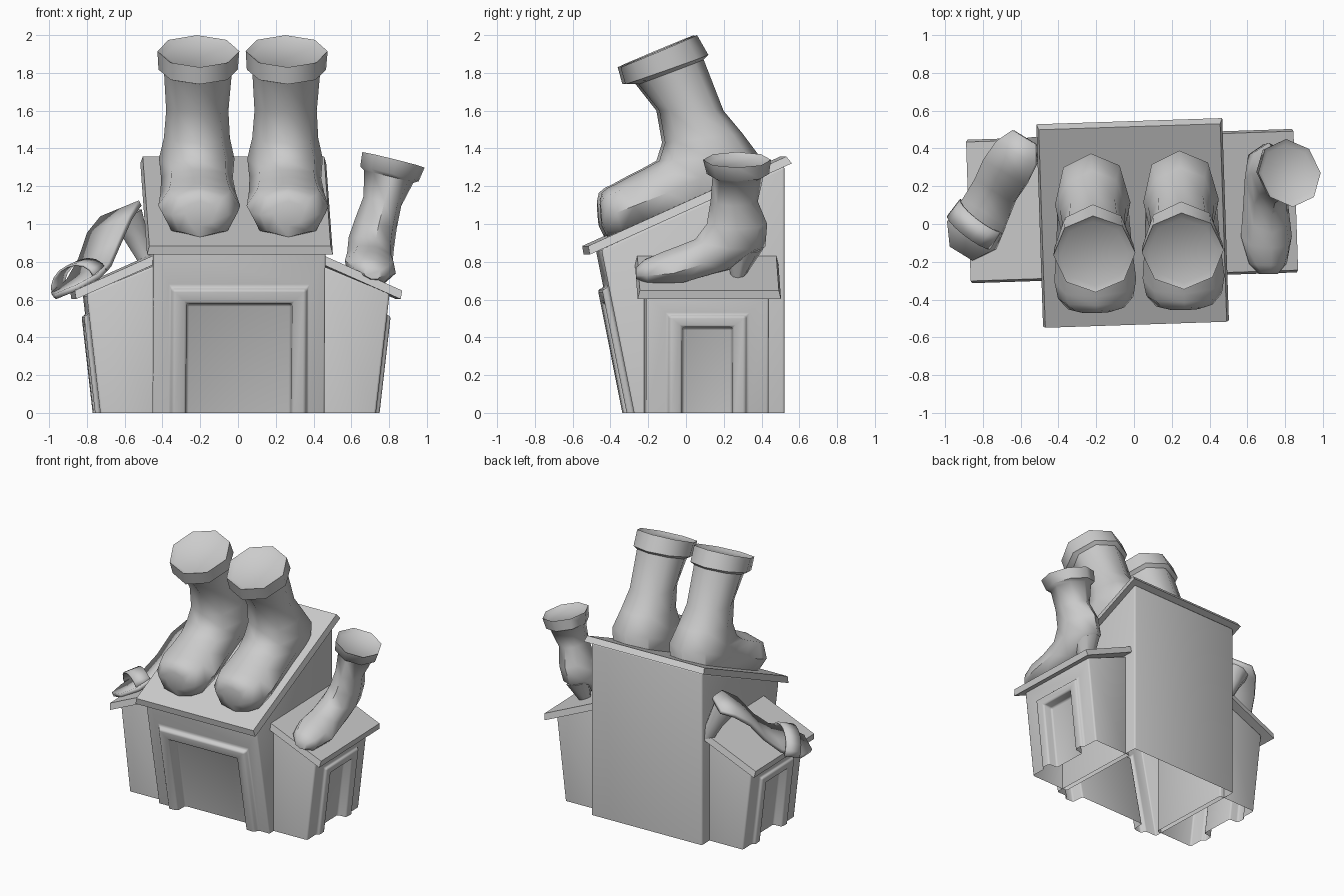
import bpy, bmesh
from math import sin, cos, pi, radians, copysign
from mathutils import Vector, Matrix

old = bpy.data.objects.get("Cube")
if old:
    bpy.data.objects.remove(old, do_unlink=True)

# One plain grey for everything
grey = bpy.data.materials.new("plain_grey")
grey.use_nodes = True
grey.diffuse_color = (0.6, 0.6, 0.6, 1)
grey.node_tree.nodes["Principled BSDF"].inputs["Base Color"].default_value = (0.6, 0.6, 0.6, 1)

# The whole building is turned slightly on its base
TURN = Matrix.Translation((-0.007, 0, 0)) @ Matrix.Rotation(radians(1.9), 4, 'Z')


def finish(bm, name, matrix=Matrix.Identity(4), angle=50, thickness=0):
    bmesh.ops.transform(bm, matrix=matrix, verts=bm.verts)
    bmesh.ops.recalc_face_normals(bm, faces=bm.faces)
    mesh = bpy.data.meshes.new(name)
    bm.to_mesh(mesh)
    bm.free()
    mesh.materials.append(grey)
    mesh.shade_smooth()
    mesh.set_sharp_from_angle(angle=radians(angle))
    obj = bpy.data.objects.new(name, mesh)
    bpy.context.collection.objects.link(obj)
    if thickness:
        mod = obj.modifiers.new("thickness", 'SOLIDIFY')
        mod.thickness = thickness
        mod.offset = 0
    return obj


def block(name, yaw, u0, base, tilt, wall, back, doorway):
    """Open-bottomed house block with a leaning front wall and a framed recess."""
    bm = bmesh.new()

    def arch(w, h, d):
        return [bm.verts.new((u0 + u, -(base + tilt * z + d), z))
                for u, z in ((-w, 0), (-w, h), (w, h), (w, 0))]

    first = ring = arch(*wall, 0)
    for size in doorway:
        nxt = arch(*size)
        for i in range(3):
            bm.faces.new((ring[i], ring[i + 1], nxt[i + 1], nxt[i]))
        ring = nxt
    bm.faces.new(ring)
    w = wall[0]
    depth, high = back
    rear = [bm.verts.new((u0 + u, depth, z))
            for u, z in ((-w, 0), (-w, high), (w, high), (w, 0))]
    for i in range(3):
        bm.faces.new((first[i], first[i + 1], rear[i + 1], rear[i]))
    bm.faces.new(rear)
    # Softly rounded corners
    obj = finish(bm, name, TURN @ Matrix.Rotation(yaw, 4, 'Z'), 180)
    bevel = obj.modifiers.new("soft_corners", 'BEVEL')
    bevel.width = 0.012
    bevel.segments = 2
    bevel.limit_method = 'ANGLE'
    bevel.angle_limit = radians(40)


def slab(name, size, place, axis, angle):
    """Tilted roof board whose upper face is a little smaller."""
    bm = bmesh.new()
    bmesh.ops.create_cube(bm, size=1)
    for v in bm.verts:
        inset = 0.012 if v.co.z > 0 else 0
        v.co = Vector((v.co.x * (size[0] - 2 * inset),
                       v.co.y * (size[1] - 2 * inset), v.co.z * size[2]))
    finish(bm, name, TURN @ Matrix.Translation(place) @ Matrix.Rotation(radians(angle), 4, axis), 20)


def loft(name, rings, place, matrix=Matrix.Identity(4), sides=8):
    """Skin rings: front point, back point, half width and optional squareness."""
    bm = bmesh.new()
    loops = []
    for fy, fz, by, bz, w, *square in rings:
        power = square[0] if square else 1
        loop = []
        for i in range(sides):
            c, s = (copysign(abs(f) ** power, f) if abs(f) > 0.001 else 0
                    for f in (cos(2 * pi * i / sides), sin(2 * pi * i / sides)))
            f = (1 + c) / 2
            loop.append(bm.verts.new(place(w * s, by + (fy - by) * f, bz + (fz - bz) * f)))
        loops.append(loop)
    for a, b in zip(loops, loops[1:]):
        for i in range(sides):
            j = (i + 1) % sides
            bm.faces.new((a[i], a[j], b[j], b[i]))
    bm.faces.new(loops[0])
    bm.faces.new(loops[-1])
    finish(bm, name, matrix)


def ribbon(name, pairs, thickness):
    bm = bmesh.new()
    rows = [[bm.verts.new(p) for p in pair] for pair in pairs]
    for a, b in zip(rows, rows[1:]):
        bm.faces.new((a[0], a[1], b[1], b[0]))
    finish(bm, name, thickness=thickness)


# Main house and its sloping roof
block("main_house", 0, 0, 0.29, 0.2, (0.455, 0.865), (0.507, 1.306),
      [(0.365, 0.665, 0), (0.35, 0.65, 0.037), (0.28, 0.58, 0.03), (0.275, 0.575, -0.06)])
slab("main_roof", (0.985, 1.175, 0.045), (0, 0, 1.1), 'X', 24.3)

# Side wings with their own doorways and roofs
for side, s in (("left", 1), ("right", -1)):
    block(side + "_wing", s * pi / 2, s * 0.088, 0.73, 0.115, (0.325, 0.63), (-0.42, 0.79),
          [(0.21, 0.52, 0), (0.2, 0.51, 0.025), (0.135, 0.455, 0.02), (0.13, 0.45, -0.05)])
    slab(side + "_wing_roof", (0.48, 0.76, 0.045), (s * 0.65, 0.095, 0.72), 'Y', s * 24)

# Pair of heavy boots on the main roof: mouth, cuff, shaft, heel, rounded toe
heavy = [(-0.32, 1.825, 0.02, 1.965, 0.18), (-0.355, 1.83, 0.05, 2.0, 0.217),
         (-0.33, 1.74, 0.11, 1.895, 0.21), (-0.26, 1.74, 0.085, 1.87, 0.18),
         (-0.15, 1.6, 0.19, 1.6, 0.165), (-0.12, 1.43, 0.29, 1.48, 0.175, 0.9),
         (-0.15, 1.335, 0.38, 1.36, 0.2, 0.85), (-0.24, 1.285, 0.38, 1.2, 0.19, 0.8),
         (-0.31, 1.25, 0.08, 1.08, 0.2, 0.85), (-0.38, 1.212, -0.2, 0.98, 0.217, 0.85),
         (-0.425, 1.19, -0.34, 0.93, 0.2, 0.85), (-0.455, 1.165, -0.425, 0.93, 0.15, 0.85),
         (-0.465, 1.12, -0.455, 0.99, 0.08, 0.9)]
for side, x0 in (("left", 0.26), ("right", -0.208)):
    loft(side + "_roof_boot", heavy, lambda x, y, z: (x0 + x, y, z), TURN)


# Heeled boot leaning outward on the left wing
def leaning(x, y, z):
    return (0.68 + x - 0.1 * y + 0.275 * (z - 0.72), y, z - 0.25 * x)


loft("heeled_boot", [
    (0.12, 1.32, 0.42, 1.32, 0.14), (0.09, 1.34, 0.45, 1.34, 0.165),
    (0.11, 1.265, 0.44, 1.265, 0.155), (0.14, 1.25, 0.41, 1.25, 0.13),
    (0.13, 1.12, 0.38, 1.12, 0.1), (0.11, 1.0, 0.43, 1.0, 0.11),
    (0.05, 0.92, 0.42, 0.88, 0.12), (-0.05, 0.88, 0.24, 0.76, 0.12, 0.9),
    (-0.13, 0.85, 0, 0.695, 0.135, 0.85), (-0.22, 0.81, -0.2, 0.69, 0.1, 0.85),
    (-0.265, 0.77, -0.265, 0.71, 0.05)], leaning)
loft("boot_heel", [(0.2, 0.85, 0.41, 0.87, 0.08), (0.24, 0.72, 0.31, 0.72, 0.045)], leaning)

# Open sandal on the right wing: curved sole, broad toe strap and heel
across = Vector((0.85, -0.52, 0.35))
stations = [(-0.58, 0.46, 1.08, 0.07), (-0.62, 0.38, 1.07, 0.12), (-0.68, 0.28, 0.99, 0.13),
            (-0.735, 0.18, 0.85, 0.12), (-0.79, 0.07, 0.74, 0.13),
            (-0.86, -0.06, 0.675, 0.145), (-0.91, -0.155, 0.64, 0.07)]
ribbon("sandal_sole", [(Vector(p) - across * w, Vector(p) + across * w)
                       for *p, w in stations], 0.03)
strap_side = Vector((0.75, -0.6, 0.33))
strap_width = Vector((-0.033, -0.043, -0.015))
strap = []
for i in range(9):
    t = pi * i / 8
    p = (Vector((-0.84, 0, 0.69)) + strap_side * 0.145 * cos(t)
         + Vector((-0.3, -0.1, 0.9)) * 0.11 * sin(t))
    strap.append((p - strap_width, p + strap_width))
ribbon("sandal_strap", strap, 0.012)
loft("sandal_heel", [(0.3, 1.04, 0.45, 1.06, 0.09), (0.36, 0.93, 0.46, 0.93, 0.06),
                     (0.38, 0.79, 0.46, 0.79, 0.045)],
     lambda x, y, z: (-0.6 + x + 0.5 * (1.05 - z), y, z + 0.3 * x))
